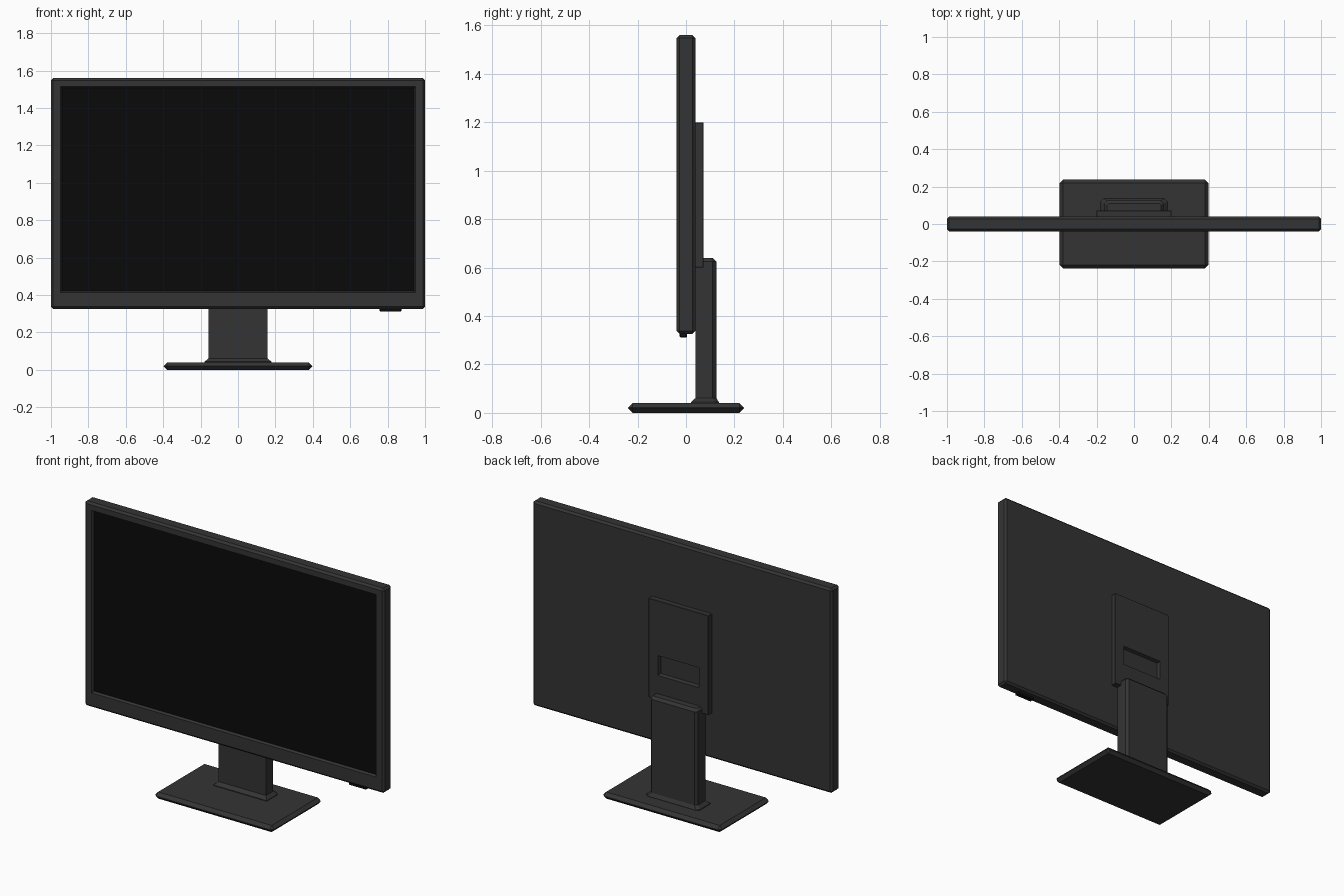
import bpy, bmesh

if "Cube" in bpy.data.objects:
    bpy.data.objects.remove(bpy.data.objects["Cube"])


def material(name, v):
    m = bpy.data.materials.new(name)
    m.diffuse_color = (v, v, v, 1)
    m.use_nodes = True
    m.node_tree.nodes["Principled BSDF"].inputs["Base Color"].default_value = m.diffuse_color
    return m


BODY = material("dark_grey_plastic", 0.034)
GLASS = material("black_screen", 0.003)
BLACK = material("button_black", 0.006)


def finish(name, bm, mat):
    bmesh.ops.recalc_face_normals(bm, faces=bm.faces)
    me = bpy.data.meshes.new(name)
    bm.to_mesh(me)
    bm.free()
    me.materials.append(mat)
    ob = bpy.data.objects.new(name, me)
    bpy.context.collection.objects.link(ob)
    return ob


def box(x0, x1, y0, y1, z0, z1, bevel=0.0):
    bm = bmesh.new()
    bmesh.ops.create_cube(bm, size=1)
    for v in bm.verts:
        v.co = (x1 if v.co.x > 0 else x0,
                y1 if v.co.y > 0 else y0,
                z1 if v.co.z > 0 else z0)
    if bevel:
        bmesh.ops.bevel(bm, geom=bm.edges[:], offset=bevel, segments=1,
                        affect='EDGES')
    return bm


def pocket(bm, side, steps):
    """Sink a rectangular pocket into the face looking along side*y.
    Each step is (x half width, z low, z high, y)."""
    bmesh.ops.recalc_face_normals(bm, faces=bm.faces)
    face = max(bm.faces, key=lambda f: side * f.normal.y * f.calc_area())
    for hx, z0, z1, y in steps:
        bmesh.ops.inset_individual(bm, faces=[face], thickness=0.002)
        c = face.calc_center_median()
        for v in face.verts:
            v.co = (hx if v.co.x > c.x else -hx, y,
                    z1 if v.co.z > c.z else z0)


# Housing with the sunken screen opening
bm = box(-1, 1, -0.039, 0.039, 0.326, 1.56, 0.012)
pocket(bm, -1, [(0.949, 0.415, 1.515, -0.039), (0.942, 0.422, 1.508, -0.024)])
finish("housing", bm, BODY)

# Screen
finish("screen", box(-0.942, 0.942, -0.025, -0.015, 0.422, 1.508), GLASS)

# Mounting plate with a shallow pocket
bm = box(-0.2, 0.2, 0.035, 0.072, 0.60, 1.20, 0.002)
pocket(bm, 1, [(0.137, 0.75, 0.87, 0.072), (0.131, 0.756, 0.864, 0.052)])
finish("mounting_plate", bm, BODY)

# Neck: lofted section with chamfered back edges and a flared foot
bm = bmesh.new()
rings = []
for hx, y0, y1, c, z in [(0.178, 0.02, 0.136, 0.015, 0.035),
                         (0.178, 0.02, 0.136, 0.015, 0.044),
                         (0.158, 0.04, 0.125, 0.015, 0.062),
                         (0.158, 0.04, 0.125, 0.015, 0.625),
                         (0.145, 0.04, 0.110, 0.010, 0.64)]:
    section = [(-hx, y0), (hx, y0), (hx, y1 - c),
               (hx - c, y1), (c - hx, y1), (-hx, y1 - c)]
    rings.append([bm.verts.new((x, y, z)) for x, y in section])
for a, b in zip(rings, rings[1:]):
    for i in range(6):
        j = (i + 1) % 6
        bm.faces.new((a[i], a[j], b[j], b[i]))
bm.faces.new(rings[0][::-1])
bm.faces.new(rings[-1])
finish("neck", bm, BODY)

# Base slab
finish("base", box(-0.397, 0.397, -0.239, 0.239, 0, 0.04, 0.0185), BODY)

# Button strip under the lower right corner
finish("button_strip", box(0.757, 0.873, -0.026, 0.004, 0.312, 0.335, 0.003), BLACK)
